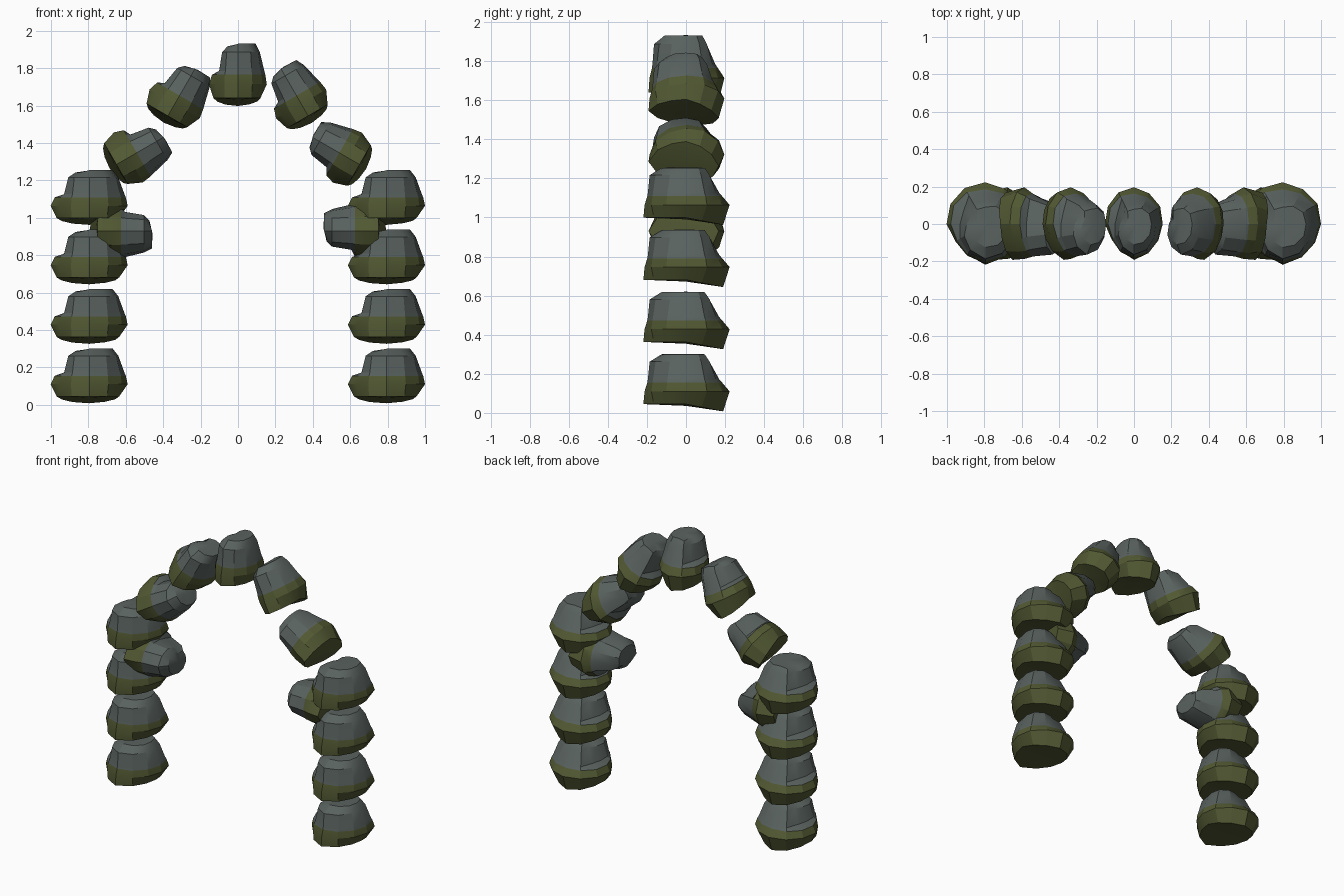
import bpy, bmesh, math
from mathutils import Vector

if "Cube" in bpy.data.objects:
    bpy.data.objects.remove(bpy.data.objects["Cube"])


def material(name, rgb):
    m = bpy.data.materials.new(name)
    m.diffuse_color = (*rgb, 1)
    m.use_nodes = True
    m.node_tree.nodes["Principled BSDF"].inputs["Base Color"].default_value = m.diffuse_color
    return m


stone = material("grey_stone", (0.10, 0.122, 0.114))
moss = material("moss_green", (0.082, 0.098, 0.032))

# Boulder cross-sections: (height, radii every 30 degrees starting at +x)
RINGS = [
    (0.045, (.16, .16, .17, .19, .18, .17, .175, .175, .19, .218, .19, .165)),
    (0.110, (.205, .215, .215, .223, .222, .215, .207, .185, .195, .212, .205, .20)),
    (0.155, (.195, .20, .19, .185, .195, .195, .185, .175, .188, .198, .198, .195)),
    (0.172, (.188, .19, .178, .170, .175, .135, .135, .155, .180, .195, .195, .19)),
    (0.262, (.155, .155, .14, .12, .13, .085, .10, .13, .16, .186, .18, .165)),
    (0.300, (.125, .125, .11, .09, .09, .05, .06, .085, .105, .125, .13, .13)),
]
N, MID = 12, 0.155


def boulder_mesh():
    bm = bmesh.new()
    rings = []
    for level, (z, radii) in enumerate(RINGS):
        ring = []
        for i, r in enumerate(radii):
            a = math.tau * i / N
            x, y = r * math.cos(a), r * math.sin(a)
            # underside sags toward the back, top slopes down at the left
            dz = -0.037 * max(0, y / 0.19) if level == 0 else 0
            if level == 5:
                dz = -0.012 if x < -0.035 else 0
            ring.append(bm.verts.new((x, y, z + dz - MID)))
        rings.append(ring)
    for level in range(len(rings) - 1):
        lo, hi = rings[level], rings[level + 1]
        for i in range(N):
            j = (i + 1) % N
            f = bm.faces.new((lo[i], lo[j], hi[j], hi[i]))
            f.material_index = 1 if level < 2 else 0
    # caps
    base = bm.verts.new((0, 0, 0.036 - MID))
    top = bm.verts.new((0.02, 0, 0.302 - MID))
    for i in range(N):
        j = (i + 1) % N
        bm.faces.new((base, rings[0][j], rings[0][i])).material_index = 1
        bm.faces.new((top, rings[-1][i], rings[-1][j]))
    me = bpy.data.meshes.new("boulder")
    bm.to_mesh(me)
    bm.free()
    me.materials.append(stone)
    me.materials.append(moss)
    return me


mesh = boulder_mesh()


def place(name, loc, rot_y=0, scale=(1, 1, 1)):
    ob = bpy.data.objects.new(name, mesh)
    bpy.context.collection.objects.link(ob)
    ob.location, ob.scale = loc, scale
    ob.rotation_euler = (0, rot_y, 0)
    return ob


# Two pillars of four stacked boulders
for side, x in (("left", -0.795), ("right", 0.795)):
    for k in range(4):
        place(f"{side}_pillar_rock_{k + 1}", (x, 0, MID + 0.318 * k))

# Arch of seven smaller boulders, tilted inward
for k in range(-3, 4):
    a = math.radians(30 * k)
    last = place(f"arch_rock_{k + 4}",
                 (0.625 * math.sin(a), 0, 0.93 + 0.835 * math.cos(a)),
                 -a, (0.75, 0.88, 1.14))

# Soft facets with sharp creases (mesh is shared by all rocks)
bpy.context.view_layer.objects.active = last
last.select_set(True)
bpy.ops.object.shade_smooth_by_angle(angle=math.radians(25))
